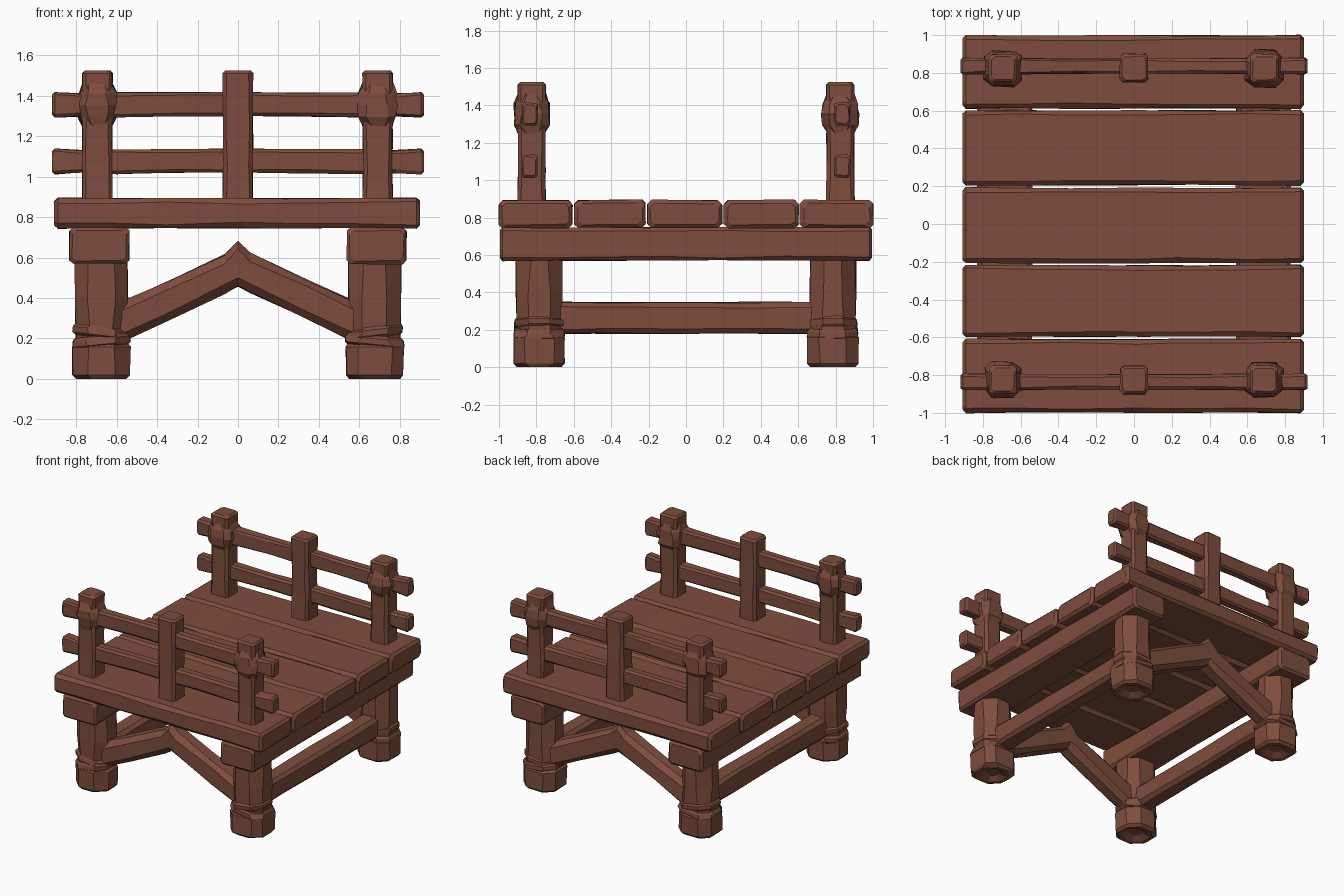
import bpy, bmesh, random
from mathutils import Vector

if "Cube" in bpy.data.objects:
    bpy.data.objects.remove(bpy.data.objects["Cube"])

random.seed(7)
wood = bpy.data.materials.new("brown wood")
wood.diffuse_color = (0.21, 0.075, 0.047, 1)
wood.use_nodes = True
wood.node_tree.nodes["Principled BSDF"].inputs["Base Color"].default_value = wood.diffuse_color
X, Y, Z = Vector((1, 0, 0)), Vector((0, 1, 0)), Vector((0, 0, 1))


def loft(name, sections, u, v, chamfer, jitter=0.004):
    """Loft chamfered rectangles: each section is (centre, half u, half v)."""
    bm = bmesh.new()
    rings = []
    for centre, a, b in sections:
        c = min(chamfer, a * 0.6, b * 0.6) * random.uniform(0.8, 1.2)
        outline = [(a - c, -b), (a, c - b), (a, b - c), (a - c, b),
                   (c - a, b), (-a, b - c), (-a, c - b), (c - a, -b)]
        rings.append([bm.verts.new(Vector(centre)
                      + u * (p + random.uniform(-jitter, jitter))
                      + v * (q + random.uniform(-jitter, jitter)))
                      for p, q in outline])
    for r, s in zip(rings, rings[1:]):
        for i in range(8):
            j = (i + 1) % 8
            bm.faces.new((r[i], r[j], s[j], s[i]))
    bm.faces.new(rings[0][::-1])
    bm.faces.new(rings[-1])
    bmesh.ops.recalc_face_normals(bm, faces=bm.faces)
    mesh = bpy.data.meshes.new(name)
    bm.to_mesh(mesh)
    bm.free()
    mesh.materials.append(wood)
    obj = bpy.data.objects.new(name, mesh)
    bpy.context.collection.objects.link(obj)
    return obj


def beam(name, start, end, a, b, u, v, chamfer, bevel=0.015, cuts=3, jitter=0.004):
    """Straight timber with worn ends and slightly uneven sides."""
    start, end = Vector(start), Vector(end)
    d = (end - start).normalized()
    secs = [(start, a - bevel, b - bevel), (start + d * bevel, a, b)]
    for k in range(1, cuts + 1):
        t = (k + random.uniform(-0.25, 0.25)) / (cuts + 1)
        secs.append((start.lerp(end, t), a - 0.002, b - 0.002))
    secs += [(end - d * bevel, a, b), (end, a - bevel, b - bevel)]
    return loft(name, secs, u, v, chamfer, jitter)


# Deck planks
for i, (y0, y1) in enumerate([(-1, -0.607), (-0.597, -0.217), (-0.208, 0.194),
                              (0.204, 0.602), (0.61, 1)]):
    y = (y0 + y1) / 2
    beam(f"deck_plank_{i + 1}", (-0.908, y, 0.825), (0.9, y, 0.825),
         (y1 - y0) / 2, 0.075, Y, Z, 0.022, 0.018, 5, 0.003)

for sx, side in ((-1, "left"), (1, "right")):
    # Beams under the deck and low stretchers between the legs
    beam(f"{side}_deck_beam", (sx * 0.685, -0.995, 0.665), (sx * 0.685, 0.995, 0.665),
         0.147, 0.09, X, Z, 0.02, 0.015, 4, 0.003)
    beam(f"{side}_stretcher", (sx * 0.67, -0.72, 0.27), (sx * 0.67, 0.72, 0.27),
         0.075, 0.085, X, Z, 0.025)

for sy, end in ((-1, "front"), (1, "back")):
    for sx, side in ((-1, "left"), (1, "right")):
        x, y = sx * 0.675, sy * 0.785
        # Leg with a flared, hollowed foot
        loft(f"{end}_{side}_leg",
             [((x, y, h), r, r - 0.006) for h, r in
              [(0.035, 0.05), (0.008, 0.095), (0.006, 0.123), (0.025, 0.141),
               (0.165, 0.142), (0.185, 0.125), (0.4, 0.129), (0.6, 0.129)]],
             X, Y, 0.07, 0.004)
        # Binding around the leg, two uneven bands
        for n, (h, r) in enumerate([(0.165, 0.141), (0.21, 0.137)]):
            ring = loft(f"{end}_{side}_leg_binding_{n + 1}",
                        [((x, y, h + dz), r + dr, r + dr - 0.008) for dz, dr in
                         [(0, -0.012), (0.012, 0.002), (0.04, 0), (0.055, -0.012)]],
                        X, Y, 0.065, 0.005)
            for vert in ring.data.vertices:  # tilt the band
                vert.co.z += (vert.co.x - x) * (0.12 if n else -0.1) * sx

    # Bent brace rising to a peak under the deck
    loft(f"{end}_brace",
         [((x, sy * 0.785, (lo + hi) / 2), 0.078, (hi - lo) / 2) for x, lo, hi in
          [(-0.65, 0.15, 0.355), (-0.35, 0.295, 0.485), (-0.065, 0.43, 0.62),
           (0, 0.465, 0.685), (0.06, 0.435, 0.63), (0.35, 0.3, 0.49),
           (0.65, 0.15, 0.355)]], Y, Z, 0.04, 0.005)

    # Railing posts
    yr = sy * 0.825
    for x, label in ((-0.695, "left"), (0, "middle"), (0.69, "right")):
        beam(f"{end}_{label}_railing_post", (x, yr, 0.87), (x, yr, 1.53),
             0.075, 0.075, X, Y, 0.018, 0.014, 3, 0.003)
        if label != "middle":
            # Lashing bulge where the top rail crosses
            s = 1 if label == "right" else -1
            loft(f"{end}_{label}_post_lashing",
                 [((x, yr, h), r, r) for h, r in
                  [(1.255, 0.07), (1.3, 0.09), (1.36, 0.097),
                   (1.415, 0.092), (1.47, 0.07)]], X, Y, 0.04, 0.009)

    # Two horizontal rails with thicker ends
    for z, label in ((1.08, "lower"), (1.36, "upper")):
        loft(f"{end}_{label}_rail",
             [((x, sy * 0.836, z + dz), a, b) for x, a, b, dz in
              [(-0.918, 0.033, 0.05, 0), (-0.905, 0.043, 0.062, 0),
               (-0.77, 0.041, 0.055, 0), (-0.6, 0.042, 0.06, 0),
               (-0.3, 0.039, 0.058, 0.003), (0, 0.041, 0.06, 0.004),
               (0.3, 0.039, 0.058, 0.002), (0.6, 0.042, 0.06, 0),
               (0.78, 0.041, 0.055, 0), (0.905, 0.043, 0.062, 0),
               (0.918, 0.033, 0.05, 0)]], Y, Z, 0.014, 0.003)

# Rest the feet exactly on the ground
bpy.context.view_layer.update()
low = min(v.co.z for o in bpy.data.objects for v in o.data.vertices)
for o in bpy.data.objects:
    o.location.z -= low
